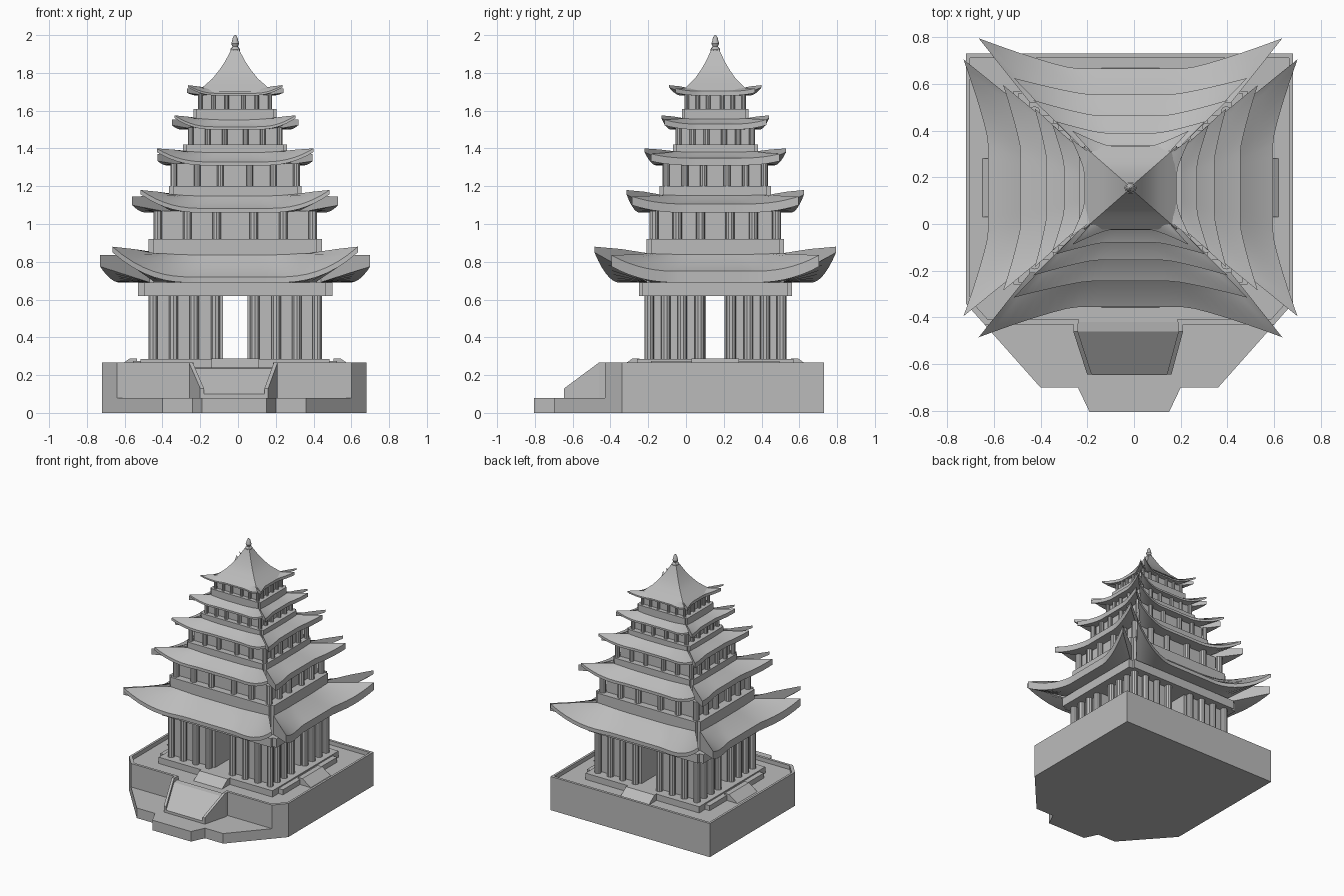
import bpy, bmesh, math
from mathutils import Matrix, Vector

cube = bpy.data.objects.get("Cube")
if cube:
    bpy.data.objects.remove(cube, do_unlink=True)

stone = bpy.data.materials.new("grey_stone")
stone.use_nodes = True
GREY = (0.5, 0.5, 0.5, 1)
stone.diffuse_color = GREY
stone.node_tree.nodes["Principled BSDF"].inputs["Base Color"].default_value = GREY

CX, CY = -0.015, 0.155                      # tower axis
AXIS = Matrix.Translation((CX, CY, 0))


def finish(name, bm, matrix=None, smooth=False):
    if matrix:
        bm.transform(matrix)
    bmesh.ops.recalc_face_normals(bm, faces=bm.faces)
    mesh = bpy.data.meshes.new(name)
    bm.to_mesh(mesh)
    bm.free()
    mesh.materials.append(stone)
    obj = bpy.data.objects.new(name, mesh)
    bpy.context.collection.objects.link(obj)
    if smooth:
        bpy.ops.object.select_all(action='DESELECT')
        obj.select_set(True)
        bpy.context.view_layer.objects.active = obj
        bpy.ops.object.shade_smooth_by_angle(angle=math.radians(35))
    return obj


def loft(bm, rings):
    """Bridge equal closed rings of points and cap both ends."""
    rows = [[bm.verts.new(p) for p in ring] for ring in rings]
    n = len(rows[0])
    for a, b in zip(rows, rows[1:]):
        for i in range(n):
            j = (i + 1) % n
            bm.faces.new((a[i], a[j], b[j], b[i]))
    bm.faces.new(rows[0])
    bm.faces.new(rows[-1])


def rect(hx, hy, z):
    return [(-hx, -hy, z), (hx, -hy, z), (hx, hy, z), (-hx, hy, z)]


def block(name, hx, hy, z0, z1):
    bm = bmesh.new()
    loft(bm, [rect(hx, hy, z0), rect(hx, hy, z1)])
    return finish(name, bm, AXIS)


def prism(bm, outline, z0, z1):
    loft(bm, [[(x, y, z) for x, y in outline] for z in (z0, z1)])


def columns(name, hx, hy, z0, z1, r, fractions):
    """Round posts along all four walls."""
    spots = set()
    for f in fractions:
        for s in (-1, 1):
            for t in (-1, 1):
                spots.add((s * f * hx, t * hy))
                spots.add((s * hx, t * f * hy))
    bm = bmesh.new()
    for x, y in spots:
        bmesh.ops.create_cone(bm, cap_ends=True, segments=10, radius1=r, radius2=r,
                              depth=z1 - z0,
                              matrix=Matrix.Translation((x, y, (z0 + z1) / 2)))
    finish(name, bm, AXIS, True)


def roof_piece(name, turn, half_in, depth_in, half_out, eave, tip, z0, z_top, z_tip, edge):
    """One eave with upswept ends, facing -y before it is turned."""
    rings = []
    steps = 24
    for i in range(steps + 1):
        t = 2 * i / steps - 1
        s = max(0, (abs(t) - 0.36) / 0.64)
        d = eave + (tip - eave) * s ** 1.2
        low = z0 + (z_tip - edge - z0) * s ** 2.3
        outer = Vector((t * half_out, -d, low + edge))
        inner = Vector((t * half_in, -depth_in, z_top))
        mid = outer.lerp(inner, 0.5)
        mid.z = outer.z + (inner.z - outer.z) * 0.36
        rings.append([inner, mid, outer, (outer.x, outer.y, low),
                      (inner.x, inner.y, z0)])
    bm = bmesh.new()
    loft(bm, rings)
    finish(name, bm, AXIS @ Matrix.Rotation(turn, 4, 'Z'), True)


# Stepped base: low plinth, terrace, parapet rim
right_side = [(0.70, 0.73), (0.70, -0.34), (0.38, -0.70), (0.22, -0.70), (0.17, -0.805)]
plinth = [(x - 0.02, y) for x, y in right_side] + [(-x - 0.02, y) for x, y in reversed(right_side)]
bm = bmesh.new()
prism(bm, plinth, 0, 0.08)
finish("base_plinth", bm)

terrace = [(0.68, 0.73), (0.68, -0.34), (0.6, -0.43), (-0.64, -0.43), (-0.72, -0.34), (-0.72, 0.73)]
bm = bmesh.new()
prism(bm, terrace, 0.08, 0.235)
finish("terrace", bm)

bm = bmesh.new()
path = [(0.19, -0.43), (0.6, -0.43), (0.68, -0.34), (0.68, 0.73),
        (-0.72, 0.73), (-0.72, -0.34), (-0.64, -0.43), (-0.24, -0.43)]
inset = [((x + 0.02) * 0.975 - 0.02, (y - 0.15) * 0.965 + 0.15) for x, y in path]
loft(bm, [[(*p, 0.235), (*p, 0.267), (*q, 0.267), (*q, 0.235)] for p, q in zip(path, inset)])
finish("terrace_rim", bm)

# Front stair ramp
bm = bmesh.new()
loft(bm, [[(-0.24, -0.42, 0.08), (0.19, -0.42, 0.08), (0.19, -0.42, 0.24), (-0.24, -0.42, 0.24)],
          [(-0.24, -0.46, 0.08), (0.19, -0.46, 0.08), (0.19, -0.46, 0.235), (-0.24, -0.46, 0.235)],
          [(-0.19, -0.645, 0.08), (0.15, -0.645, 0.08), (0.15, -0.645, 0.1), (-0.19, -0.645, 0.1)]])
finish("front_stair", bm)
bm = bmesh.new()
for x0, x1 in ((-0.26, -0.2), (0.21, 0.16)):
    w = 0.02 if x0 < 0 else -0.02
    loft(bm, [[(x0, -0.43, 0.08), (x0 + w, -0.43, 0.08), (x0 + w, -0.43, 0.267), (x0, -0.43, 0.267)],
              [(x0, -0.46, 0.08), (x0 + w, -0.46, 0.08), (x0 + w, -0.46, 0.267), (x0, -0.46, 0.267)],
              [(x1, -0.645, 0.08), (x1 + w, -0.645, 0.08), (x1 + w, -0.645, 0.13), (x1, -0.645, 0.13)]])
finish("stair_sides", bm)

# Tower footing with a small ramp on each side
block("footing", 0.50, 0.415, 0.23, 0.285)
block("footing_wide", 0.54, 0.34, 0.23, 0.275)
bm = bmesh.new()
for k in range(4):
    d = 0.40 if k % 2 == 0 else 0.52
    part = bmesh.new()
    loft(part, [[(x, -d, 0.23), (x, -d, 0.287), (x, -d - 0.04, 0.287), (x, -d - 0.12, 0.23)]
                for x in (-0.125, 0.125)])
    part.transform(Matrix.Rotation(k * math.pi / 2, 4, 'Z'))
    tmp = bpy.data.meshes.new("ramp_part")
    part.to_mesh(tmp)
    part.free()
    bm.from_mesh(tmp)
    bpy.data.meshes.remove(tmp)
finish("footing_ramps", bm, AXIS)

# Ground storey: four corner rooms leave open passages both ways
bm = bmesh.new()
for sx in (-1, 1):
    for sy in (-1, 1):
        prism(bm, [(sx * x, sy * y) for x, y in
                   ((0.065, 0.05), (0.42, 0.05), (0.42, 0.33), (0.065, 0.33))], 0.28, 0.63)
finish("ground_rooms", bm, AXIS)
columns("ground_columns", 0.435, 0.35, 0.28, 0.63, 0.026, (1, 0.75, 0.5, 0.24))
block("ground_lintel", 0.515, 0.385, 0.62, 0.69)
block("ground_lintel_deep", 0.48, 0.405, 0.62, 0.69)

# Each tier: eave z, roof top z, tip z | front half, eave, tip | side half, eave, tip |
# band half x, half y, top z | wall half x, half y
TIERS = [
    (0.69, 0.845, 0.88, 0.65, 0.51, 0.64, 0.55, 0.61, 0.715, 0.46, 0.365, 0.92, 0.41, 0.325),
    (1.06, 1.155, 1.18, 0.50, 0.40, 0.47, 0.44, 0.47, 0.545, 0.35, 0.295, 1.20, 0.325, 0.26),
    (1.31, 1.385, 1.40, 0.415, 0.31, 0.375, 0.34, 0.36, 0.41, 0.275, 0.225, 1.42, 0.235, 0.195),
    (1.50, 1.56, 1.575, 0.32, 0.235, 0.285, 0.27, 0.285, 0.335, 0.22, 0.175, 1.61, 0.185, 0.15),
    (1.68, 1.72, 1.735, 0.25, 0.18, 0.245, 0.21, 0.20, 0.255, 0.17, 0.15, 1.72, 0, 0),
]
for n, tier in enumerate(TIERS):
    z0, zt, ztip, fh, fe, ft, sh, se, st, bx, by, bz, wx, wy = tier
    size = fh / 0.65
    for k, side in enumerate(("front", "left", "back", "right")):
        turn = k * math.pi / 2
        name = f"roof_{n + 1}_{side}"
        if k % 2 == 0:
            roof_piece(name, turn, bx * 0.92, by - 0.01, fh, fe, ft, z0, zt, ztip, 0.03 * size)
        else:
            roof_piece(name, turn, by * 0.92, bx - 0.01, sh, se, st, z0, zt,
                       ztip - 0.045 * size, 0.06 * size)
    block(f"band_{n + 1}", bx, by * 0.93, z0, bz)
    block(f"band_deep_{n + 1}", bx * 0.94, by, z0, bz)
    if wx:
        top = TIERS[n + 1][0] + 0.01
        block(f"storey_{n + 2}_walls", wx * 0.95, wy * 0.95, bz, top)
        columns(f"storey_{n + 2}_columns", wx, wy, bz, top, 0.024 * size, (1, 0.62, 0.24))

# Concave spire roof
bm = bmesh.new()
loft(bm, [rect(0.2 * f, 0.175 * f + 0.003, z) for f, z in
          ((1, 1.7), (0.8, 1.735), (0.6, 1.77), (0.42, 1.815), (0.27, 1.86), (0.15, 1.905), (0.06, 1.94))])
finish("spire_roof", bm, AXIS, True)

# Turned finial
bm = bmesh.new()
rings = []
for r, z in ((0.024, 1.9), (0.026, 1.925), (0.014, 1.94), (0.021, 1.955), (0.016, 1.97),
             (0.013, 1.985), (0.004, 2.0)):
    rings.append([(r * math.cos(a * math.pi / 6), r * math.sin(a * math.pi / 6), z) for a in range(12)])
loft(bm, rings)
finish("finial", bm, AXIS, True)
